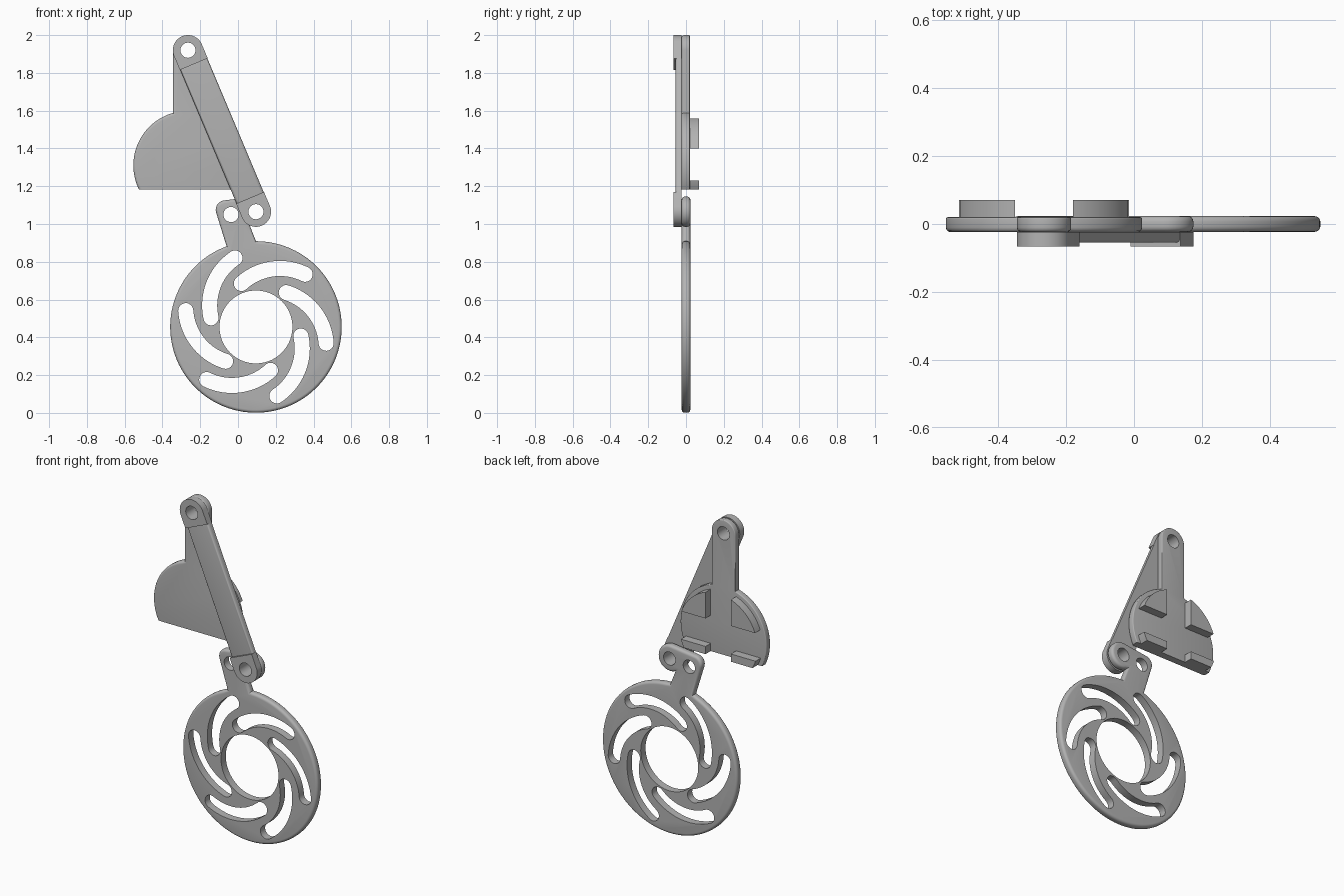
import bpy, bmesh
from math import sin, cos, radians, hypot, asin, acos, degrees
from mathutils import Vector

if "Cube" in bpy.data.objects:
    bpy.data.objects.remove(bpy.data.objects["Cube"])

grey = bpy.data.materials.new("plain_grey")
grey.use_nodes = True
GREY = (0.45, 0.45, 0.45, 1)
grey.diffuse_color = GREY
grey.node_tree.nodes["Principled BSDF"].inputs["Base Color"].default_value = GREY


def arc(c, r, a0, a1, n=24):
    """Points on an arc in the xz plane, angles in degrees."""
    angles = [radians(a0 + (a1 - a0) * i / n) for i in range(n + 1)]
    return [(c[0] + r * cos(a), c[1] + r * sin(a)) for a in angles]


def circle(c, r, n=48):
    return arc(c, r, 0, 360, n)[:-1]


def plate(name, outline, y0, y1, front=0, back=0, keep_sharp=lambda z: False):
    """Extrude an xz outline from y0 to y1 and round its front and back rims."""
    bm = bmesh.new()
    face = bm.faces.new([bm.verts.new((x, y0, z)) for x, z in outline])
    ext = bmesh.ops.extrude_face_region(bm, geom=[face])
    moved = [v for v in ext["geom"] if isinstance(v, bmesh.types.BMVert)]
    bmesh.ops.translate(bm, verts=moved, vec=(0, y1 - y0, 0))
    bmesh.ops.recalc_face_normals(bm, faces=bm.faces)
    for y, size in ((y0, front), (y1, back)):
        if size:
            rim = [e for e in bm.edges
                   if all(abs(v.co.y - y) < 1e-5 for v in e.verts)
                   and not keep_sharp(max(v.co.z for v in e.verts))]
            bmesh.ops.bevel(bm, geom=rim, offset=size, segments=4,
                            profile=0.5, affect='EDGES')
    mesh = bpy.data.meshes.new(name)
    bm.to_mesh(mesh)
    bm.free()
    mesh.materials.append(grey)
    obj = bpy.data.objects.new(name, mesh)
    bpy.context.collection.objects.link(obj)
    return obj


def finish(obj, holes=()):
    """Cut the holes through the plate, then shade it."""
    bpy.ops.object.select_all(action='DESELECT')
    bpy.context.view_layer.objects.active = obj
    obj.select_set(True)
    for outline in holes:
        cutter = plate("cutter", outline, -0.2, 0.2)
        cutter.hide_render = True
        mod = obj.modifiers.new("hole", 'BOOLEAN')
        mod.operation, mod.solver, mod.object = 'DIFFERENCE', 'EXACT', cutter
        bpy.ops.object.modifier_apply(modifier=mod.name)
        bpy.data.objects.remove(cutter)
    bpy.ops.object.shade_smooth_by_angle(angle=radians(30))


TOP, LOW, SIDE = (-0.265, 1.92), (0.095, 1.065), (-0.037, 1.05)  # pivots
EYE, LUG = 0.04, 0.08                                            # pivot radii

# Slotted ring with its two-hole tab
hub = (0.095, 0.455)
ring = arc(hub, 0.454, 110, 450, 110)
ring += arc(LOW, LUG, -114, 97)
ring += arc((-0.068, 1.075), 0.05, 97, 197, 12)
ring_holes = [circle(hub, 0.193, 72), circle(LOW, EYE), circle(SIDE, EYE)]

# Curved slots, repeated round the hub
bow, bow_r, half, a0, a1 = (0.057, 0.114), 0.302, 0.04, 123.8, 192.6
ends = [arc(bow, bow_r, a, a, 1)[0] for a in (a0, a1)]
slot = arc(bow, bow_r + half, a0, a1)[:-1] + arc(ends[1], half, a1, a1 + 180, 12)
slot += arc(bow, bow_r - half, a1, a0)[1:-1] + arc(ends[0], half, a0 + 180, a0 + 360, 12)[:-1]
for k in range(6):
    c, s = cos(radians(60 * k)), sin(radians(60 * k))
    ring_holes.append([(hub[0] + x * c - z * s, hub[1] + x * s + z * c) for x, z in slot])
finish(plate("slotted_ring", ring, -0.023, 0.023, 0.016, 0.016), ring_holes)

# Bracket: upright stem on a rounded body with a flat foot
mid, body_r, foot = (TOP[0], 1.31), 0.289, 1.183
foot_a = degrees(asin((foot - mid[1]) / body_r))
neck_a = degrees(acos(LUG / body_r))
bracket = arc(mid, body_r, foot_a, neck_a, 40) + arc(TOP, LUG, 0, 180, 32)
bracket += arc(mid, body_r, 180 - neck_a, 180 - foot_a, 40)
finish(plate("bracket", bracket, -0.024, 0.02, 0.014, 0.005,
             lambda z: z < foot + 0.001), [circle(TOP, EYE)])

# Raised pads on the back of the bracket
pad_r, inner = 0.263, 0.085
for side, sx in (("left", 1), ("right", -1)):
    upper = [(inner, 0.09)] + arc((0, 0), pad_r, 20, 71.1)
    lower = arc((0, 0), pad_r, -28.9, -17.7, 6) + [(inner, -0.08), (inner, foot - mid[1])]
    for level, shape in (("upper", upper), ("lower", lower)):
        pts = [(mid[0] + sx * x, mid[1] + z) for x, z in shape]
        finish(plate(f"{side}_{level}_pad", pts, 0.015, 0.07))

# Link arm: two thick eyes joined by a thinner rounded bar
axis = Vector(LOW) - Vector(TOP)
length = hypot(*axis)
axis.normalize()
across = Vector((-axis.y, axis.x))
tilt = degrees(axis.angle_signed(Vector((1, 0))))
for name, pivot, sign, start in (("upper_eye", TOP, 1, tilt + 90),
                                 ("lower_eye", LOW, -1, tilt - 90)):
    pts = arc(pivot, LUG, start, start + 180, 32)
    square = Vector(pivot) + axis * sign * LUG
    pts += [tuple(square - across * LUG * sign), tuple(square + across * LUG * sign)]
    finish(plate(name, pts, -0.066, -0.023), [circle(pivot, EYE)])
bar = [Vector(TOP) + axis * t + across * w
       for t, w in ((0.07, -0.078), (length - 0.07, -0.078),
                    (length - 0.07, 0.078), (0.07, 0.078))]
finish(plate("link_bar", bar, -0.055, -0.023, 0.014))
